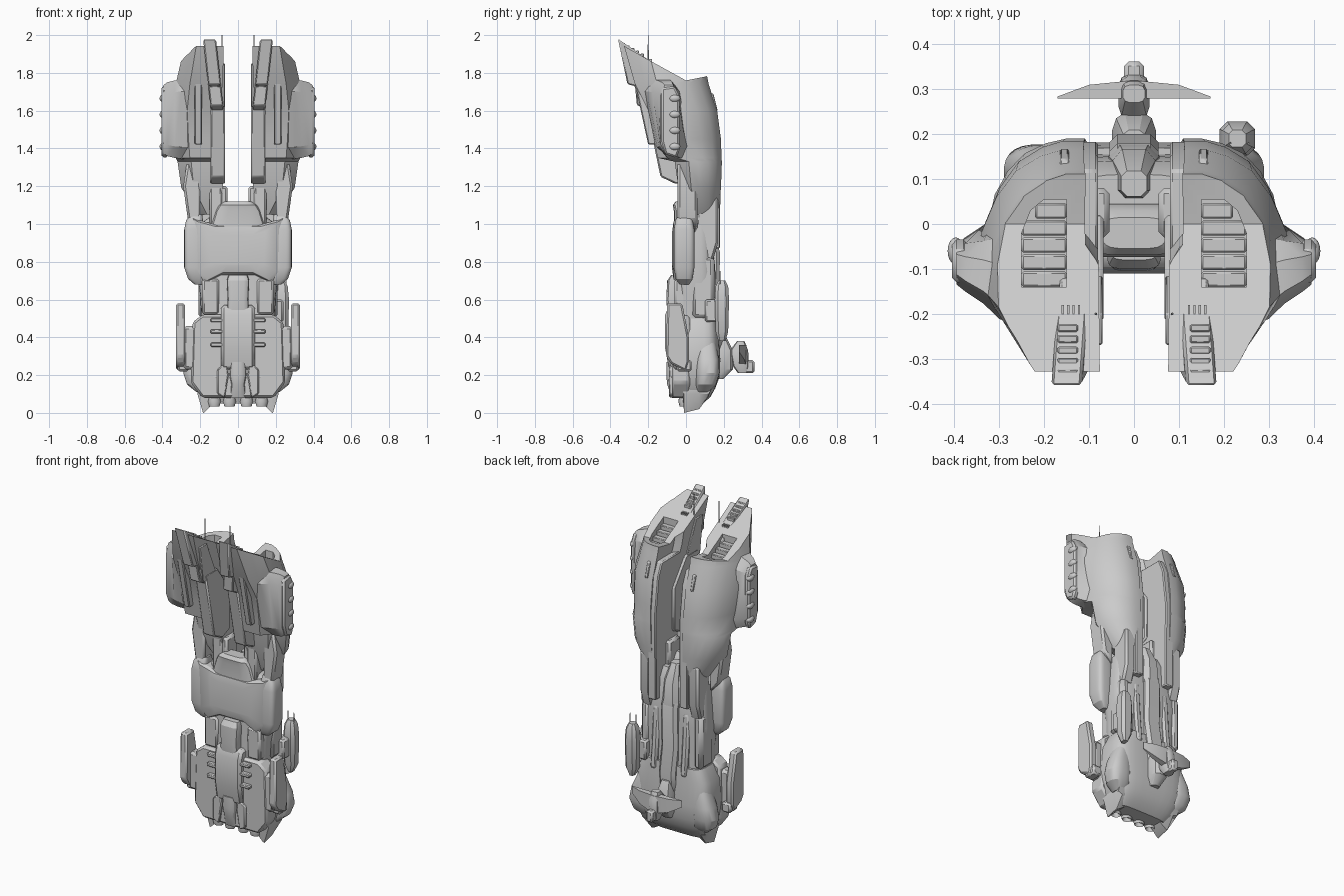
import bpy
import bmesh
import math
from mathutils import Vector

default_cube = bpy.data.objects.get("Cube")
if default_cube:
    bpy.data.objects.remove(default_cube, do_unlink=True)

hull_grey = bpy.data.materials.new("hull_grey")
hull_grey.use_nodes = True
hull_grey.diffuse_color = (.6, .6, .6, 1)
hull_grey.node_tree.nodes["Principled BSDF"].inputs["Base Color"].default_value = (.6, .6, .6, 1)
built_parts = []


def finish(name, bm, mirror=False, bevel=0):
    """Turn a bmesh into a finished object, optionally bevelled and mirrored."""
    bmesh.ops.recalc_face_normals(bm, faces=bm.faces)
    mesh = bpy.data.meshes.new(name)
    bm.to_mesh(mesh)
    bm.free()
    mesh.materials.append(hull_grey)
    part = bpy.data.objects.new(name, mesh)
    bpy.context.collection.objects.link(part)
    if bevel:
        modifier = part.modifiers.new("bevel", "BEVEL")
        modifier.width = bevel
        modifier.segments = 1
        modifier.limit_method = "ANGLE"
    if mirror:
        modifier = part.modifiers.new("mirror", "MIRROR")
        modifier.use_mirror_merge = False
    built_parts.append(part)
    return part


def loft(name, rings, **options):
    """Skin a list of equal rings of points and cap both ends."""
    bm = bmesh.new()
    loops = [[bm.verts.new(point) for point in ring] for ring in rings]
    count = len(loops[0])
    for lower, upper in zip(loops, loops[1:]):
        for i in range(count):
            j = (i + 1) % count
            bm.faces.new((lower[i], lower[j], upper[j], upper[i]))
    bm.faces.new(loops[0])
    bm.faces.new(loops[-1])
    return finish(name, bm, **options)


def prism(name, axis, profile, low, high, **options):
    """Extrude a flat profile along one axis."""
    place = {"x": lambda p, d: (d, p[0], p[1]),
             "y": lambda p, d: (p[0], d, p[1]),
             "z": lambda p, d: (p[0], p[1], d)}[axis]
    return loft(name, [[place(p, d) for p in profile] for d in (low, high)], **options)


def box(name, x, y, z, **options):
    corners = [(x[0], y[0]), (x[1], y[0]), (x[1], y[1]), (x[0], y[1])]
    return prism(name, "z", corners, z[0], z[1], **options)


def shell(name, rings, power=2, sides=24, **options):
    """Loft rounded sections given as (z, x centre, y centre, x radius, y radius)."""
    def section(z, cx, cy, rx, ry):
        points = []
        for i in range(sides):
            angle = math.tau * (i + .5) / sides
            c, s = math.cos(angle), math.sin(angle)
            points.append((cx + rx * math.copysign(abs(c) ** (2 / power), c),
                           cy + ry * math.copysign(abs(s) ** (2 / power), s), z))
        return points
    return loft(name, [section(*ring) for ring in rings], **options)


def ball(name, centre, radii, **options):
    bm = bmesh.new()
    bmesh.ops.create_uvsphere(bm, u_segments=20, v_segments=12, radius=1)
    bmesh.ops.scale(bm, vec=Vector(radii), verts=bm.verts)
    bmesh.ops.translate(bm, vec=Vector(centre), verts=bm.verts)
    return finish(name, bm, **options)


def deck_height(y):
    return 1.76 - .56 * y


# Prongs: curved outer shells with sloping decks and sunken louvre wells
outline = [(.12, 1), (.3, 1), (.48, .96), (.68, .87), (.84, .71), (.96, .5), (1, .3),
           (.85, .14), (.7, 0), (0, 0), (0, .5), (.12, .6)]
stations = [(1.05, .08, .2, .01, .17), (1.19, .08, .3, -.04, .185),
            (1.33, .08, .32, -.06, .19), (1.35, .08, .33, -.15, .188),
            (1.45, .08, .34, -.17, .185), (1.6, .08, .35, -.2, .165),
            (1.74, .08, .33, -.27, .12), (2, .075, .27, -.345, .07)]
prong = loft("prong_shell", [[(a + (b - a) * u, f + (r - f) * v, z) for u, v in outline]
                             for z, a, b, f, r in stations])
cutters = [prism("deck_cutter", "x", [(-.5, deck_height(-.5)), (-.2, 1.87), (0, 1.76),
                                      (.1, 1.78), (.3, 1.84), (.3, 2.3), (-.5, 2.3)], 0, .6),
           prism("well_cutter", "z", [(.15, -.14), (.25, -.14), (.25, -.02), (.23, .03),
                                      (.2, .055), (.15, .055)], 1.68, 2.1)]
for cutter in cutters:
    cutter.hide_render = True
    cut = prong.modifiers.new("cut", "BOOLEAN")
    cut.object = cutter
    cut.solver = "EXACT"
prong.modifiers.new("mirror", "MIRROR")
depsgraph = bpy.context.evaluated_depsgraph_get()
prong.data = bpy.data.meshes.new_from_object(prong.evaluated_get(depsgraph))
prong.modifiers.clear()
for cutter in cutters:
    built_parts.remove(cutter)
    bpy.data.objects.remove(cutter, do_unlink=True)

for step in range(5):
    y = -.14 + step * .038
    box("well_louvre", (.15, .25 if step < 4 else .22), (y, y + .034),
        (1.66, deck_height(y) - .04), mirror=True, bevel=.004)

# Prong leading rails, tip ladders and rear vents
loft("tip_rail", [[(side + .11 * (z - 1.6), y, z)
                   for y, z in ((-.36, 1.98), (-.31, 1.74), (-.27, 1.73), (-.26, 1.63),
                                (-.2, 1.6), (-.1, 1.6), (-.12, 1.8), (-.2, 1.87))]
                  for side in (.075, .143)], mirror=True, bevel=.006)
prism("inner_rail", "x", [(-.22, 1.66), (-.135, 1.25), (-.05, 1.21), (.02, 1.24),
                          (.02, 1.5), (-.1, 1.66)], .068, .145, mirror=True, bevel=.008)
prism("inner_fin", "x", [(-.27, 1.85), (-.24, 1.62), (-.1, 1.62), (-.2, 1.85)],
      .07, .1, mirror=True, bevel=.004)
prism("inner_back_strip", "x", [(.08, 1), (.1, .87), (.18, .87), (.183, 1.4), (.155, 1.62),
                                (.12, 1.7), (-.08, 1.7), (-.06, 1.25), (.02, 1.15)],
      .08, .135, mirror=True, bevel=.006)
prism("front_panel", "x", [(-.3, 1.9), (-.27, 1.74), (-.2, 1.42), (-.15, 1.42), (-.2, 1.85)],
      .19, .23, mirror=True, bevel=.006)
for step in range(5):
    y = -.34 + step * .025
    box("tip_ladder", (.125, .17), (y, y + .017), (deck_height(y) - .05, deck_height(y) + .009),
        mirror=True, bevel=.003)
for step in range(4):
    x = .12 + step * .012
    box("deck_vent", (x, x + .005), (-.2, -.18), (1.85, 1.873), mirror=True)
prism("rear_vent", "x", [(.11, 1.7), (.145, 1.69), (.168, 1.6), (.12, 1.6)],
      .145, .165, mirror=True, bevel=.004)
shell("prong_antenna", [(1.8, .085, -.2, .004, .004), (2, .085, -.2, .002, .002)],
      sides=6, mirror=True)

# Side gun pods flaring out of the prongs
loft("pod_flare", [[(x, -.09 + wide * u - lean * v, 1.555 + tall * v)
                    for u, v in ((-1, .7), (-1, -.7), (-.5, -1), (.5, -1),
                                 (1, -.7), (1, .7), (.5, 1), (-.5, 1))]
                   for x, wide, tall, lean in (
                       (.26, .1, .21, .05), (.3, .09, .21, .045), (.335, .07, .205, .025),
                       (.375, .054, .195, .01), (.395, .045, .18, 0))], mirror=True)
prism("pod_bar", "x", [(-.13, 1.72), (-.13, 1.44), (-.11, 1.37), (-.05, 1.35),
                       (-.035, 1.39), (-.035, 1.68), (-.06, 1.73)],
      .37, .405, mirror=True, bevel=.01)
for step in range(4):
    z = 1.41 + step * .085
    ball("pod_turret", (.397, -.06, z), (.018, .03, .02), mirror=True)

# Struts joining the prongs to the hull
prism("outer_strut", "y", [(.2, 1.33), (.27, 1.33), (.29, 1.2), (.265, 1.02), (.2, .95)],
      -.045, .06, mirror=True, bevel=.012)
box("inner_strut", (.085, .15), (-.04, .06), (.95, 1.28), mirror=True, bevel=.01)
box("collar_block", (.055, .12), (-.03, .08), (1.02, 1.2), mirror=True, bevel=.012)
prism("strut_cuff", "x", [(.06, 1.16), (.05, .85), (.14, .8), (.17, .9), (.17, 1.14)],
      .13, .2, mirror=True, bevel=.012)

# Midsection: armoured core, cheek guards and prow
shell("core", [(.4, 0, .05, .19, .11), (.62, 0, .05, .2, .1), (.75, 0, .05, .22, .1),
               (1, 0, .05, .2, .09), (1.06, 0, .04, .12, .07)], power=4, sides=32)
loft("front_armour", [[(x * grow, y, .86 + (z - .86) * grow)
                       for x, z in ((-.24, 1.03), (-.23, .74), (-.17, .69), (-.09, .73),
                                    (.09, .73), (.17, .69), (.23, .74), (.24, 1.03),
                                    (.13, 1), (-.13, 1))]
                      for y, grow in ((.02, 1), (-.05, 1), (-.066, .9), (-.073, .6))])
shell("cheek_guard", [(.68, .2, -.01, .03, .025), (.71, .22, -.01, .045, .045),
                      (.77, .235, -.01, .05, .055), (.97, .235, -.01, .05, .055),
                      (1.02, .23, -.01, .045, .045), (1.05, .22, -.01, .03, .03)],
      power=4, mirror=True)
shell("prow", [(.98, 0, -.01, .15, .055), (1.07, 0, -.01, .12, .055), (1.1, 0, -.02, .1, .05),
               (1.12, 0, -.02, .07, .035)], power=4, sides=16)
shell("rear_bridge", [(.85, 0, .12, .06, .06), (1, 0, .11, .05, .06),
                      (1.1, 0, .09, .03, .03)], power=3, sides=8)

# Rear spine and conduits
prism("rear_spine", "x", [(.08, 1.02), (.14, .95), (.18, .85), (.175, .6), (.2, .45),
                          (.18, .25), (.05, .25)], -.055, .055, bevel=.018)
prism("rear_rib", "x", [(.08, .88), (.15, .82), (.165, .6), (.18, .45), (.1, .4)],
      .08, .125, mirror=True, bevel=.012)
box("flank_conduit", (.15, .21), (.03, .15), (.5, .83), mirror=True, bevel=.02)
box("neck_panel", (.1, .19), (-.06, .05), (.52, .71), mirror=True, bevel=.012)

# Aft hull, engine cowls and skirt
shell("aft_hull", [(.05, 0, .04, .17, .05), (.085, 0, .055, .195, .075),
                   (.13, 0, .05, .22, .105), (.19, 0, .05, .24, .128),
                   (.28, 0, .06, .25, .122), (.42, 0, .06, .24, .115), (.5, 0, .06, .2, .11)],
      power=4, sides=32)
prism("aft_plate", "y", [(-.24, .48), (-.25, .16), (-.19, .08), (.19, .08), (.25, .16),
                         (.24, .48), (.19, .52), (-.19, .52)], -.075, .02, bevel=.012)
shell("engine_cowl", [(.11, .19, .09, .03, .03), (.15, .205, .105, .065, .055),
                      (.21, .215, .115, .075, .062), (.28, .21, .115, .065, .06),
                      (.36, .19, .11, .05, .05), (.44, .18, .1, .03, .04)],
      power=2.5, mirror=True)
loft("tail_skirt", [[(x, y, max(z, base)) for y, z in ((-.01, 0), (.07, .02), (.12, .09),
                                                     (.15, .16), (.08, .18), (-.02, .12))]
                    for x, base in ((.13, .05), (.175, .005), (.185, 0), (.215, .1))],
     mirror=True)
for x in (.045, .125):
    shell("engine_nozzle", [(.1, x, -.01, .025, .025), (.06, x, -.01, .035, .03),
                            (.035, x, -.01, .028, .024), (.06, x, -.01, .02, .018)],
          sides=14, mirror=True)

# Side fins
prism("side_fin", "x", [(-.1, .58), (-.105, .3), (-.08, .26), (0, .22), (.015, .27),
                        (.015, .4), (-.02, .58)], .28, .327, mirror=True, bevel=.01)
box("fin_mount", (.2, .29), (-.07, 0), (.23, .46), mirror=True, bevel=.015)
box("fin_thruster", (.26, .32), (-.05, .03), (.22, .28), mirror=True, bevel=.01)

# Front keel and ribs
prism("keel_plate", "x", [(-.09, .57), (-.11, .52), (-.11, .34), (-.09, .23), (0, .23),
                          (0, .57)], -.09, .09, bevel=.015)
shell("keel_neck", [(.54, 0, -.05, .06, .05), (.6, 0, -.055, .055, .05),
                    (.7, 0, -.055, .06, .045), (.73, 0, -.05, .05, .03)], power=5, sides=16)
shell("keel_gun", [(.08, 0, -.045, .045, .03), (.15, 0, -.07, .035, .03),
                   (.2, 0, -.07, .045, .035), (.27, 0, -.07, .04, .035)], power=3, sides=16)
prism("keel_flank", "y", [(.06, .27), (.11, .23), (.11, .1), (.07, .08), (.05, .2)],
      -.09, 0, mirror=True, bevel=.006)
for z in (.35, .42, .48):
    box("keel_rib", (.08, .145), (-.1, -.05), (z, z + .022), mirror=True, bevel=.005)

# Tail sensor pylon with cross wing
shell("sensor_pylon", [(.18, 0, .15, .03, .05), (.23, 0, .18, .05, .07),
                       (.33, 0, .18, .05, .07), (.41, 0, .16, .03, .05)], power=3, sides=12)
shell("sensor_body", [(.21, 0, .3, .025, .025), (.25, 0, .29, .035, .045),
                      (.33, 0, .28, .035, .05), (.38, 0, .29, .025, .02)], power=3, sides=12)
box("sensor_nose", (-.022, .022), (.28, .362), (.21, .28), bevel=.01)
loft("sensor_wing", [[(x, .28, .25 + sweep), (x, .28, .36), (x, .28 + t, .36),
                      (x, .28 + t, .25 + sweep)]
                     for x, t, sweep in ((-.17, .004, .07), (-.1, .03, .03), (0, .04, 0),
                                         (.1, .03, .03), (.17, .004, .07))])

# Single side pod with twin aerials
shell("scout_pod", [(.38, .23, .19, .015, .02), (.43, .23, .19, .038, .035),
                    (.6, .23, .19, .042, .04), (.67, .23, .19, .035, .035),
                    (.7, .23, .19, .02, .02)], power=3, sides=8)
box("scout_mount", (.15, .24), (.1, .18), (.48, .6), bevel=.01)
for x in (.215, .255):
    shell("scout_aerial", [(.64, x, .18, .003, .003), (.75, x, .18, .002, .002)], sides=6)

# Smooth shading with crisp edges
bpy.ops.object.select_all(action="DESELECT")
for part in built_parts:
    part.select_set(True)
bpy.context.view_layer.objects.active = prong
bpy.ops.object.shade_smooth_by_angle(angle=math.radians(30))
